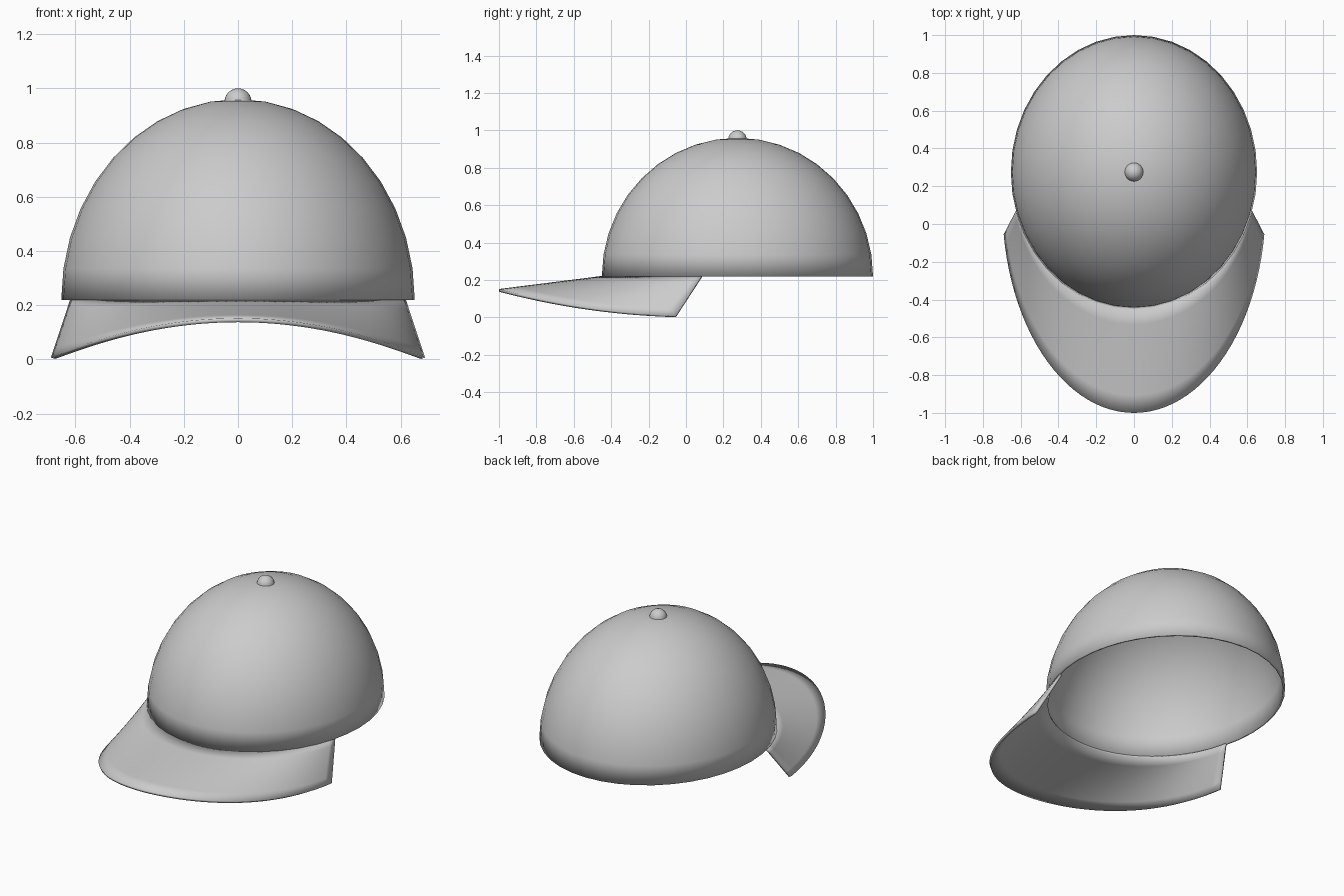
import bpy
import bmesh
from math import sin, cos, pi, acos

cube = bpy.data.objects.get("Cube")
if cube:
    bpy.data.objects.remove(cube)

grey = bpy.data.materials.new("plain grey")
grey.use_nodes = True
colour = (0.6, 0.6, 0.6, 1)
grey.diffuse_color = colour
grey.node_tree.nodes["Principled BSDF"].inputs["Base Color"].default_value = colour

RX, RY, CY, RIM = 0.652, 0.725, 0.275, 0.22


def finish(name, bm, thickness=0):
    """Turn a bmesh into a smooth grey object, optionally given thickness inward."""
    bmesh.ops.recalc_face_normals(bm, faces=bm.faces)
    # Open shells should face up, so that the thickness goes inward
    if sum(f.normal.z * f.calc_area() for f in bm.faces) < 0 and thickness:
        bmesh.ops.reverse_faces(bm, faces=bm.faces)
    mesh = bpy.data.meshes.new(name)
    bm.to_mesh(mesh)
    bm.free()
    mesh.materials.append(grey)
    mesh.shade_smooth()
    obj = bpy.data.objects.new(name, mesh)
    bpy.context.collection.objects.link(obj)
    if thickness:
        shell = obj.modifiers.new("thickness", 'SOLIDIFY')
        shell.thickness = thickness
        shell.offset = -1
    return obj


def dome(name, rx, ry, rz, base, segments, rings, thickness=0):
    """Upper half of an ellipsoid, open underneath."""
    bm = bmesh.new()
    bmesh.ops.create_uvsphere(bm, u_segments=segments, v_segments=rings * 2, radius=1)
    low = [v for v in bm.verts if v.co.z < -0.01]
    bmesh.ops.delete(bm, geom=low, context='VERTS')
    for v in bm.verts:
        v.co = (v.co.x * rx, CY + v.co.y * ry, base + v.co.z * rz)
    return finish(name, bm, thickness)


# Crown and top button
dome("crown", RX, RY, 0.74, RIM, 40, 10, 0.012)
dome("button", 0.05, 0.05, 0.05, 0.95, 24, 6)

# Brim: straight lines from the crown rim to a drooping outer edge
STEPS, ROWS = 48, 6
inner_end = acos((CY - 0.08) / RY)
outer_end = acos(0.155 / 1.1)
bm = bmesh.new()
grid = []
for i in range(STEPS + 1):
    t = 2 * i / STEPS - 1
    a, b = t * inner_end, t * outer_end
    inner = (RX * 0.985 * sin(a), CY - RY * 0.985 * cos(a), RIM + 0.003)
    x = 0.697 * sin(b)
    outer = (x, 0.1 - 1.1 * cos(b), 0.152 - 0.145 * (x / 0.69) ** 2)
    grid.append([bm.verts.new([p + (q - p) * j / ROWS for p, q in zip(inner, outer)])
                 for j in range(ROWS + 1)])
for one, two in zip(grid, grid[1:]):
    for j in range(ROWS):
        bm.faces.new((one[j], one[j + 1], two[j + 1], two[j]))
brim = finish("brim", bm, 0.015)
